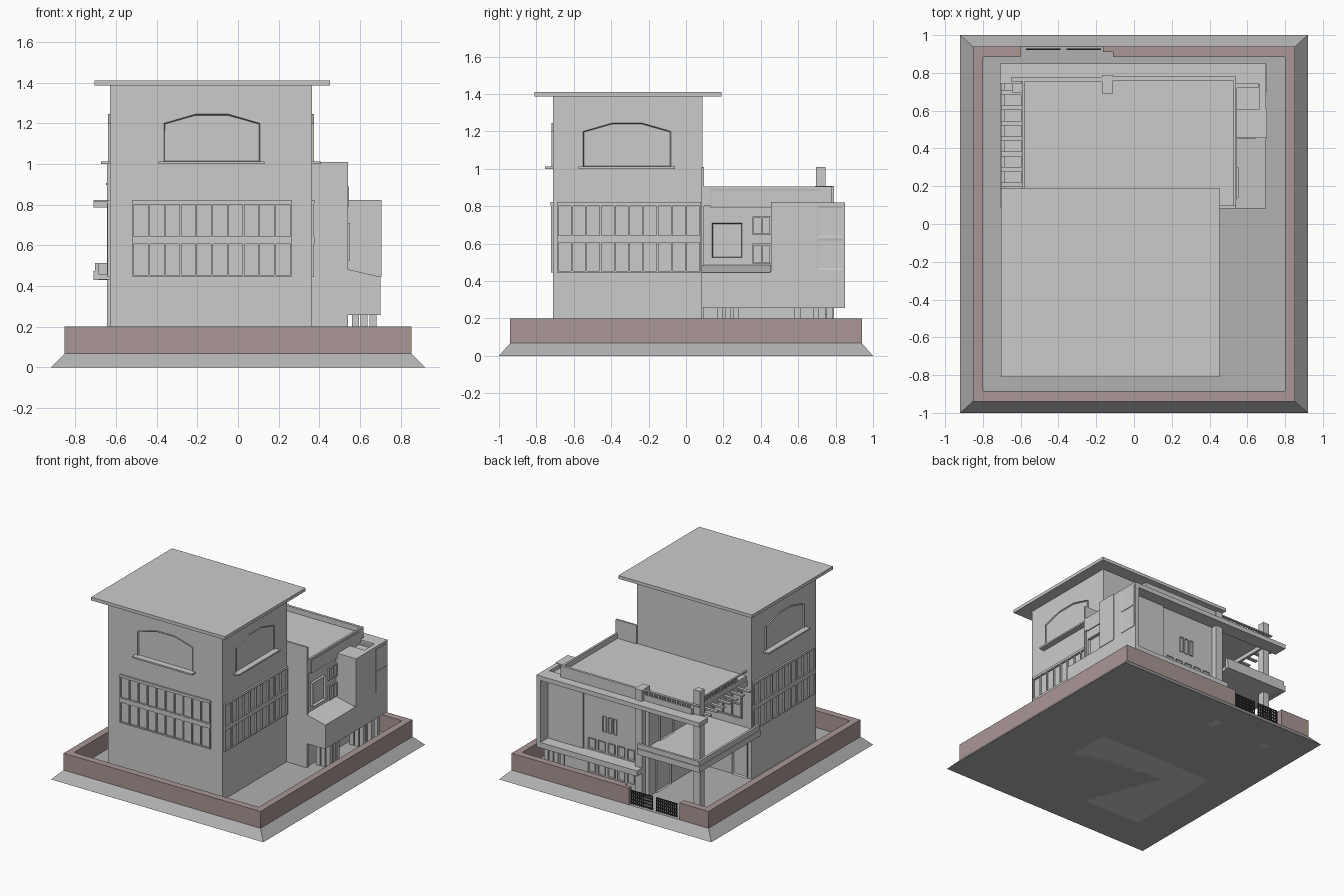
import bpy, bmesh
from mathutils import Vector

if "Cube" in bpy.data.objects:
    bpy.data.objects.remove(bpy.data.objects["Cube"])


def material(name, rgb):
    m = bpy.data.materials.new(name)
    m.diffuse_color = (*rgb, 1)
    m.use_nodes = True
    m.node_tree.nodes["Principled BSDF"].inputs["Base Color"].default_value = m.diffuse_color
    return m


GREY = material("plaster_grey", (0.58, 0.58, 0.58))
GROUND = material("ground_grey", (0.44, 0.44, 0.44))
RED = material("brick_red", (0.40, 0.31, 0.305))
DARK = material("dark_metal", (0.03, 0.03, 0.03))


def finish(name, bm, mat=GREY):
    bmesh.ops.recalc_face_normals(bm, faces=bm.faces[:])
    me = bpy.data.meshes.new(name)
    bm.to_mesh(me)
    bm.free()
    ob = bpy.data.objects.new(name, me)
    bpy.context.collection.objects.link(ob)
    me.materials.append(mat)
    return ob


def add_box(bm, x0, x1, y0, y1, z0, z1):
    r = bmesh.ops.create_cube(bm, size=1)
    for v in r["verts"]:
        v.co = Vector((x0 if v.co.x < 0 else x1, y0 if v.co.y < 0 else y1,
                       z0 if v.co.z < 0 else z1))


def boxes(name, items, mat=GREY):
    bm = bmesh.new()
    for b in items:
        add_box(bm, *b)
    return finish(name, bm, mat)


def box(name, *b, mat=GREY):
    return boxes(name, [b], mat)


# Wall planes: (axis, position, outward sign); u runs along the other axis
FRONT, RIGHT, LEFT = ("y", -0.71, -1), ("x", 0.363, 1), ("x", -0.63, -1)
TOWER_BACK, HOUSE_BACK = ("y", 0.088, 1), ("y", 0.745, 1)
HOUSE_RIGHT, PORCH_WALL, BAY_SIDE = ("x", 0.53, 1), ("x", -0.2, -1), ("x", 0.70, 1)


def on_wall(wall, u, z, d):
    axis, p, s = wall
    return Vector((p + s * d, u, z)) if axis == "x" else Vector((u, p + s * d, z))


def wall_box(wall, u0, u1, z0, z1, d0, d1):
    a, b = on_wall(wall, u0, z0, d0), on_wall(wall, u1, z1, d1)
    return (min(a.x, b.x), max(a.x, b.x), min(a.y, b.y), max(a.y, b.y), z0, z1)


def grid_window(name, wall, u0, u1, z0, z1, cols, rows, depth=0.012, bar=0.009):
    """Frame with mullions and transoms standing proud of the wall."""
    items = []
    for i in range(cols + 1):
        u = u0 + (u1 - u0 - bar) * i / cols
        items.append(wall_box(wall, u, u + bar, z0, z1, -0.002, depth))
    for j in range(rows + 1):
        z = z0 + (z1 - z0 - bar) * j / rows
        items.append(wall_box(wall, u0, u1, z, z + bar, -0.002, depth * 0.95))
    boxes(name, items)


def profile_window(name, wall, pts, depth=0.010, rim=0.006):
    """Solid outline with an inset, recessed pane."""
    bm = bmesh.new()
    back = [bm.verts.new(on_wall(wall, u, z, -0.002)) for u, z in pts]
    front = [bm.verts.new(on_wall(wall, u, z, depth)) for u, z in pts]
    n = len(pts)
    for i in range(n):
        bm.faces.new((back[i], back[(i + 1) % n], front[(i + 1) % n], front[i]))
    bm.faces.new(back[::-1])
    pane = bm.faces.new(front)
    bmesh.ops.recalc_face_normals(bm, faces=bm.faces[:])
    bmesh.ops.inset_region(bm, faces=[pane], thickness=rim)
    shift = on_wall(wall, 0, 0, 0.002) - on_wall(wall, 0, 0, depth)
    bmesh.ops.translate(bm, verts=pane.verts[:], vec=shift)
    finish(name, bm)


def rect_window(name, wall, u0, u1, z0, z1, depth=0.012, rim=0.010):
    profile_window(name, wall, [(u0, z0), (u1, z0), (u1, z1), (u0, z1)], depth, rim)


# Sloped base
bm = bmesh.new()
add_box(bm, -0.92, 0.92, -1, 1, 0, 0.068)
for v in bm.verts:
    if v.co.z > 0.03:
        v.co.x *= 0.853 / 0.92
        v.co.y *= 0.94
finish("base", bm, GROUND)

# Boundary wall with gate opening at the back
boxes("boundary_wall", [
    (-0.853, 0.853, -0.94, -0.885, 0.068, 0.2),
    (-0.853, -0.80, -0.885, 0.885, 0.068, 0.2),
    (0.80, 0.853, -0.885, 0.885, 0.068, 0.2),
    (-0.853, -0.60, 0.885, 0.94, 0.068, 0.2),
    (-0.11, 0.853, 0.885, 0.94, 0.068, 0.2)], RED)
box("gate_post", -0.165, -0.105, 0.91, 0.94, 0.068, 0.2, mat=RED)
for k, g0 in enumerate((-0.572, -0.357)):
    g1 = g0 + 0.182
    bars = [(g0, g1, 0.922, 0.928, z, z + 0.007) for z in (0.08, 0.105, 0.13, 0.155, 0.175)]
    bars += [(g0 + i * 0.0175, g0 + i * 0.0175 + 0.007, 0.921, 0.929, 0.075, 0.182) for i in range(11)]
    boxes(f"gate_{k + 1}", bars, DARK)

# Tower, reaching down through the base
box("tower", -0.63, 0.363, -0.71, 0.088, 0.0, 1.39)
box("tower_roof", -0.705, 0.453, -0.81, 0.19, 1.387, 1.412)
for name, wall, a0, a1, b0, b1 in (("front", FRONT, -0.365, 0.108, -0.52, 0.264),
                                   ("right", RIGHT, -0.55, -0.08, -0.69, 0.08),
                                   ("left", LEFT, -0.55, -0.08, -0.69, 0.08)):
    profile_window(f"{name}_arch_window", wall,
                   [(a0, 1.01), (a1, 1.01), (a1, 1.20), (a1 - 0.155, 1.245),
                    (a0 + 0.155, 1.245), (a0, 1.20)])
    boxes(f"{name}_sill", [wall_box(wall, a0 - 0.025, a1 + 0.022, 1.0, 1.012, -0.002, 0.045)])
    grid_window(f"{name}_lower_window", wall, b0, b1, 0.445, 0.615, 10, 1)
    grid_window(f"{name}_upper_window", wall, b0, b1, 0.635, 0.81, 10, 1)
    boxes(f"{name}_window_bands", [wall_box(wall, b0, b1, 0.805, 0.823, -0.002, 0.014),
                                   wall_box(wall, b0, b1, 0.61, 0.64, -0.002, 0.013)])

# Rear house
box("house_body", -0.2, 0.53, 0.087, 0.745, 0.067, 0.83)
box("side_wall_panel", 0.36, 0.541, 0.082, 0.097, 0.067, 1.01)
box("house_roof", -0.585, 0.53, 0.087, 0.765, 0.82, 0.865)
boxes("parapet", [(0.525, 0.541, 0.09, 0.78, 0.80, 0.906),
                  (-0.12, 0.53, 0.76, 0.78, 0.80, 0.906)])
rect_window("parapet_panel", ("x", 0.541, 1), 0.13, 0.72, 0.79, 0.89, 0.004)
box("rear_canopy", -0.71, 0.70, 0.74, 0.85, 0.785, 0.82)
box("rear_ledge", -0.17, 0.70, 0.74, 0.85, 0.257, 0.30)
box("rear_pilaster", -0.17, -0.11, 0.69, 0.79, 0.0, 0.907)
box("rear_panel", 0.36, 0.66, 0.72, 0.758, 0.26, 0.80)

# Rear windows
for i in range(3):
    u = 0.075 + 0.045 * i
    rect_window(f"slit_window_{i + 1}", HOUSE_BACK, u, u + 0.03, 0.475, 0.595, 0.008, 0.006)
for i in range(5):
    u = -0.08 + 0.085 * i
    rect_window(f"low_window_{i + 1}", HOUSE_BACK, u, u + 0.06, 0.315, 0.395, 0.008, 0.008)
    rect_window(f"ground_window_{i + 1}", HOUSE_BACK, u, u + 0.06, 0.13, 0.22, 0.008, 0.008)

# Open porch, balcony and pergola at the rear left
box("balcony_floor", -0.705, -0.18, 0.087, 0.845, 0.432, 0.46)
boxes("balcony_edge", [(-0.71, -0.685, 0.087, 0.85, 0.43, 0.475),
                       (-0.71, -0.17, 0.825, 0.85, 0.43, 0.475),
                       (-0.703, -0.685, 0.087, 0.843, 0.47, 0.513),
                       (-0.703, -0.17, 0.825, 0.843, 0.47, 0.513)])
box("corner_pillar", -0.645, -0.59, 0.695, 0.747, 0.0, 1.01)
box("pergola_beam", -0.595, -0.575, 0.087, 0.76, 0.79, 0.83)
boxes("pergola_slats", [(-0.705, -0.59, 0.195 + 0.0815 * i, 0.22 + 0.0815 * i, 0.812, 0.824)
                        for i in range(7)])
boxes("roof_railing",
      [(-0.575 + 0.022 * i, -0.567 + 0.022 * i, 0.757, 0.765, 0.86, 0.9) for i in range(19)]
      + [(-0.588, -0.58, 0.20 + 0.022 * i, 0.208 + 0.022 * i, 0.86, 0.9) for i in range(23)]
      + [(-0.65, -0.16, 0.755, 0.775, 0.897, 0.906), (-0.59, -0.578, 0.09, 0.76, 0.897, 0.906)])
rect_window("porch_door", PORCH_WALL, 0.48, 0.66, 0.07, 0.38)
rect_window("porch_back_door", TOWER_BACK, -0.60, -0.47, 0.07, 0.36)
rect_window("balcony_door", PORCH_WALL, 0.45, 0.62, 0.46, 0.74)
grid_window("balcony_window", TOWER_BACK, -0.55, -0.30, 0.52, 0.74, 3, 2)

# Projecting bay on the right: sloped low part, tall block and rear fin
bm = bmesh.new()
add_box(bm, 0.53, 0.70, 0.082, 0.452, 0.257, 0.485)
for v in bm.verts:
    if v.co.z > 0.4 and v.co.x > 0.6:
        v.co.z = 0.445
finish("bay_low", bm)
box("bay_lower_rear", 0.53, 0.70, 0.45, 0.755, 0.257, 0.45)
box("bay_tall_block", 0.53, 0.705, 0.455, 0.61, 0.445, 0.823)
box("bay_recess", 0.53, 0.67, 0.60, 0.755, 0.445, 0.79)
box("bay_rear_fin", 0.665, 0.70, 0.61, 0.85, 0.257, 0.82)
for i, z in enumerate((0.46, 0.635)):
    rect_window(f"bay_window_{i + 1}", BAY_SIDE, 0.70, 0.84, z, z + 0.165, 0.004, 0.012)
boxes("bay_legs", [(x, x + 0.035, y, y + 0.032, 0.067, 0.26)
                   for x in (0.56, 0.603, 0.647)
                   for y in (0.165, 0.208, 0.252, 0.58, 0.68, 0.75)])

# Windows on the right wall of the house
rect_window("side_window", HOUSE_RIGHT, 0.14, 0.30, 0.525, 0.71, 0.022, 0.006)
grid_window("side_pane_upper", HOUSE_RIGHT, 0.355, 0.455, 0.645, 0.745, 2, 1)
grid_window("side_pane_lower", HOUSE_RIGHT, 0.355, 0.455, 0.49, 0.60, 2, 1)
